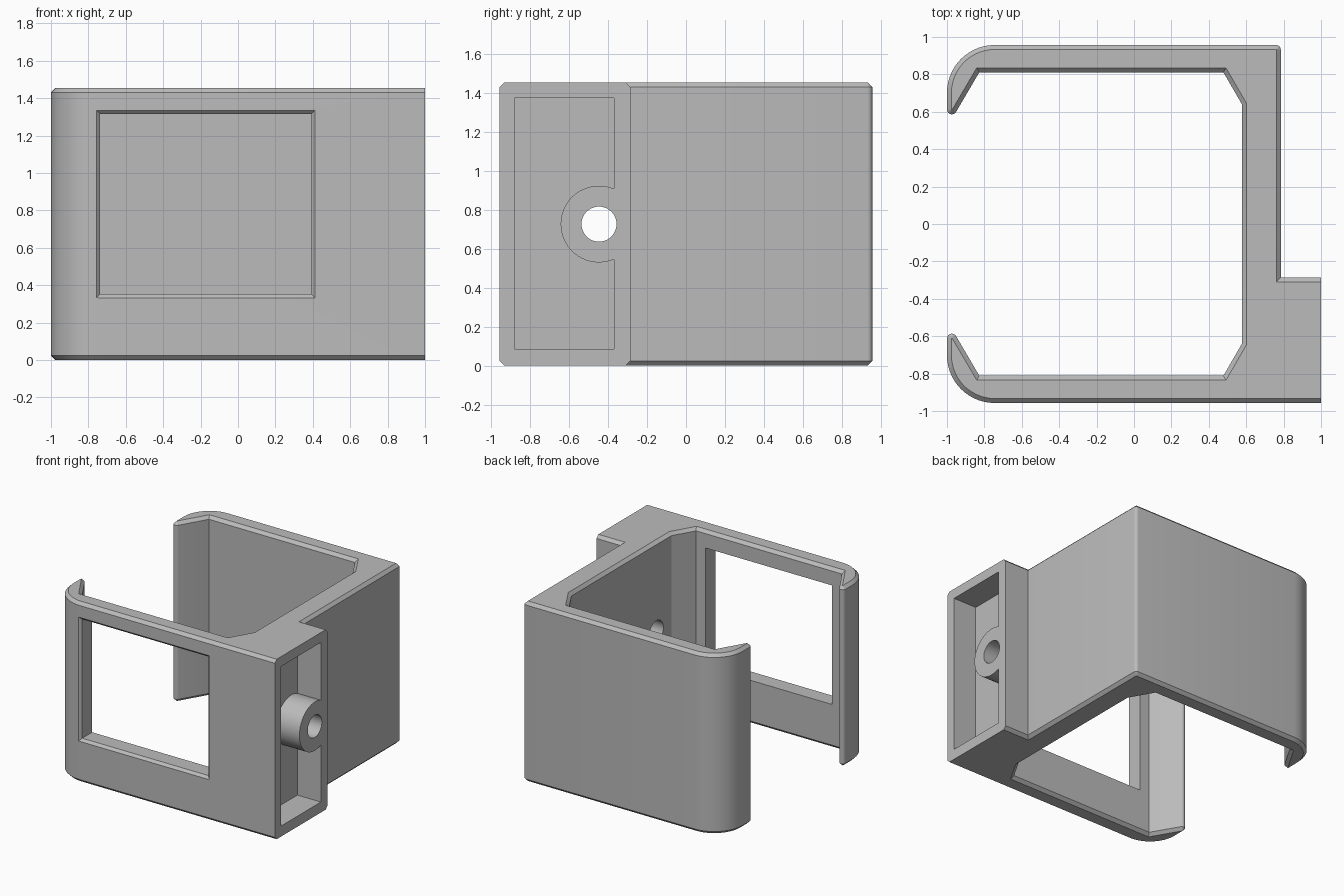
import bpy, bmesh, math
from mathutils import Vector

if "Cube" in bpy.data.objects:
    bpy.data.objects.remove(bpy.data.objects["Cube"], do_unlink=True)

HEIGHT, CHAMFER = 1.455, 0.024
SIDE, END = 0.957, 1.0

grey = bpy.data.materials.new("plain grey")
grey.use_nodes = True
grey.diffuse_color = (0.5, 0.5, 0.5, 1)
grey.node_tree.nodes["Principled BSDF"].inputs["Base Color"].default_value = (0.5, 0.5, 0.5, 1)


def arc(cx, cy, r, start, stop, steps):
    angles = [math.radians(start + (stop - start) * i / steps) for i in range(steps + 1)]
    return [Vector((cx + r * math.cos(a), cy + r * math.sin(a))) for a in angles]


def loft(name, rings):
    """Closed solid through matching rings of points."""
    bm = bmesh.new()
    loops = [[bm.verts.new(p) for p in ring] for ring in rings]
    n = len(loops[0])
    for low, high in zip(loops, loops[1:]):
        for i in range(n):
            j = (i + 1) % n
            bm.faces.new((low[i], low[j], high[j], high[i]))
    bm.faces.new(loops[0][::-1])
    bm.faces.new(loops[-1])
    bmesh.ops.recalc_face_normals(bm, faces=bm.faces)
    mesh = bpy.data.meshes.new(name)
    bm.to_mesh(mesh)
    bm.free()
    mesh.materials.append(grey)
    obj = bpy.data.objects.new(name, mesh)
    bpy.context.collection.objects.link(obj)
    return obj


def inset(points, amount):
    """Mitred inset of the outline; the flat mounting end keeps its place."""
    def edge(a, b):
        d = (b - a).normalized()
        at_end = a.x > END - 1e-4 and b.x > END - 1e-4
        return Vector((-d.y, d.x)), 0 if at_end else amount
    result = []
    for i, p in enumerate(points):
        n1, d1 = edge(points[i - 1], p)
        n2, d2 = edge(p, points[(i + 1) % len(points)])
        det = n1.x * n2.y - n1.y * n2.x
        if abs(det) < 1e-3:
            result.append(p + n1 * d1)
        else:
            result.append(p + Vector((d1 * n2.y - d2 * n1.y, d2 * n1.x - d1 * n2.x)) / det)
    return result


# Clamp outline: outside run, then the inside run back to the front lip
inner = [Vector(p) for p in ((-0.827, 0.811), (0.478, 0.811), (0.578, 0.638))]
outline = arc(-0.745, -SIDE + 0.255, 0.255, 180, 270, 14)
outline += [Vector(p) for p in ((END, -SIDE), (END, -0.285), (0.785, -0.285))]
outline += arc(0.76, SIDE - 0.025, 0.025, 0, 90, 4)
outline += arc(-0.745, SIDE - 0.255, 0.255, 90, 180, 14)
outline += arc(-0.974, 0.612, 0.026, 180, 330, 8)
outline += inner + [Vector((p.x, -p.y)) for p in reversed(inner)]
outline += arc(-0.974, -0.612, 0.026, 30, 180, 8)

# Body with chamfered upper and lower rims
small = inset(outline, CHAMFER)
levels = ((small, 0), (outline, CHAMFER), (outline, HEIGHT - CHAMFER), (small, HEIGHT))
body = loft("clamp_body", [[(p.x, p.y, z) for p in ring] for ring, z in levels])


# Front window with a chamfered outer edge
def window_ring(y, grow):
    x0, x1, z0, z1 = -0.737 - grow, 0.392 + grow, 0.353 - grow, 1.315 + grow
    return [(x0, y, z0), (x1, y, z0), (x1, y, z1), (x0, y, z1)]


window = loft("window_cutter", [window_ring(-SIDE - 0.03, 0.05),
                                window_ring(-SIDE + 0.02, 0), window_ring(-0.72, 0)])


# Mounting pocket that leaves a round boss, and the screw hole through it
def along_x(name, points, x0, x1):
    return loft(name, [[(x, p[0], p[1]) for p in points] for x in (x0, x1)])


boss_y, boss_z, boss_r, wall_y = -0.447, 0.727, 0.197, -0.37
reach = math.degrees(math.acos((wall_y - boss_y) / boss_r))
pocket_outline = [(wall_y, 0.085), (-0.88, 0.085), (-0.88, 1.375), (wall_y, 1.375)]
pocket_outline += arc(boss_y, boss_z, boss_r, reach, 360 - reach, 32)
pocket = along_x("pocket_cutter", pocket_outline, 0.79, 1.1)
hole = along_x("hole_cutter", arc(boss_y, boss_z, 0.09, 0, 352.5, 47), 0.45, 1.1)

bpy.context.view_layer.objects.active = body
for cutter in (window, pocket, hole):
    cutter.hide_render = True
    mod = body.modifiers.new(cutter.name, "BOOLEAN")
    mod.operation, mod.solver, mod.object = "DIFFERENCE", "EXACT", cutter
    bpy.ops.object.modifier_apply(modifier=mod.name)
    bpy.data.objects.remove(cutter, do_unlink=True)

bpy.ops.object.select_all(action="DESELECT")
body.select_set(True)
bpy.ops.object.shade_smooth_by_angle(angle=math.radians(30))
